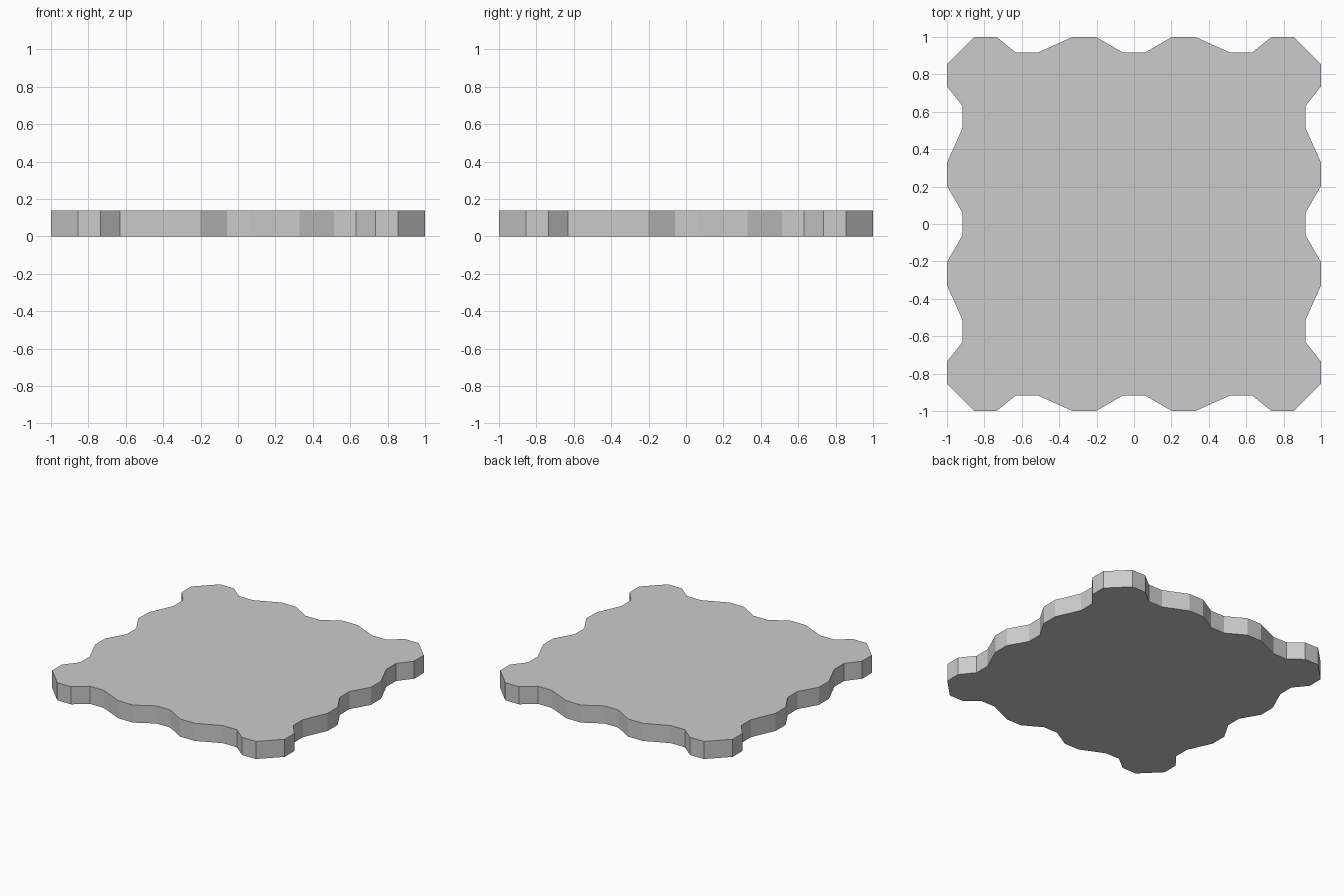
import bpy, bmesh
from mathutils import Matrix, Vector

if "Cube" in bpy.data.objects:
    bpy.data.objects.remove(bpy.data.objects["Cube"])

THICKNESS = 0.137

# Half of one scalloped edge, from the middle out to the chamfered corner
half = [(0.06, 0.917), (0.203, 1), (0.328, 1), (0.513, 0.917),
        (0.632, 0.917), (0.735, 1), (0.855, 1)]
# Mirror it to a full edge, running left to right along the back
edge = [(-x, y) for x, y in reversed(half)] + half

# Repeat the edge around the four sides of the slab
outline = []
for i in range(4):
    turn = Matrix.Rotation(-i * 1.5707963268, 3, 'Z')
    outline += [turn @ Vector((x, y, 0)) for x, y in edge]

# Flat slab extruded from the outline
bm = bmesh.new()
face = bm.faces.new([bm.verts.new(p) for p in outline])
ext = bmesh.ops.extrude_face_region(bm, geom=[face], use_keep_orig=True)
top = [v for v in ext["geom"] if isinstance(v, bmesh.types.BMVert)]
bmesh.ops.translate(bm, verts=top, vec=(0, 0, THICKNESS))
bmesh.ops.recalc_face_normals(bm, faces=bm.faces)

mesh = bpy.data.meshes.new("scalloped_slab")
bm.to_mesh(mesh)
bm.free()
slab = bpy.data.objects.new("scalloped_slab", mesh)
bpy.context.collection.objects.link(slab)
